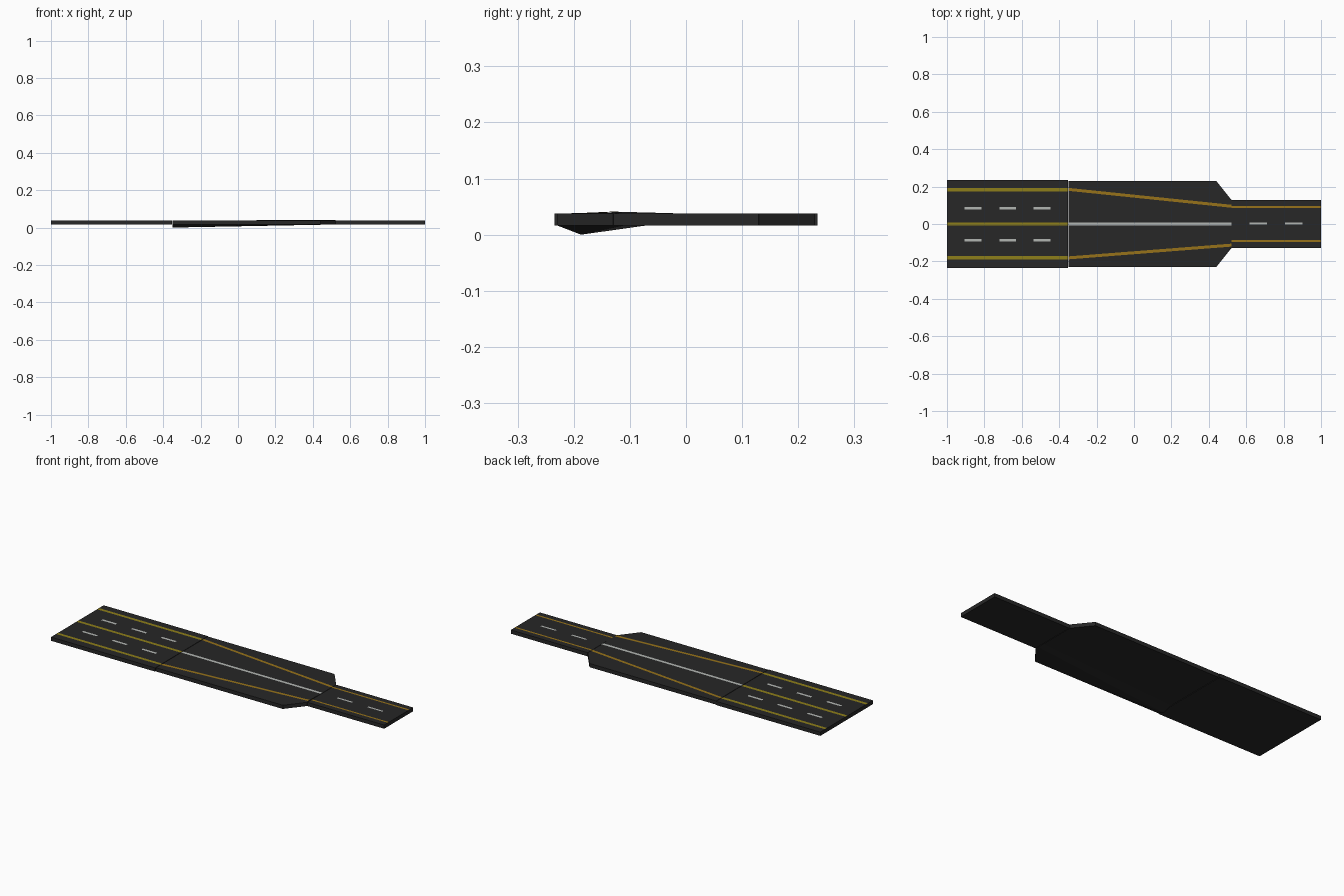
import bpy, bmesh

if "Cube" in bpy.data.objects:
    bpy.data.objects.remove(bpy.data.objects["Cube"])

BOTTOM, TOP, LIFT = 0.0165, 0.0375, 0.0005


def material(name, rgb):
    m = bpy.data.materials.new(name)
    m.diffuse_color = (*rgb, 1)
    m.use_nodes = True
    m.node_tree.nodes["Principled BSDF"].inputs["Base Color"].default_value = m.diffuse_color
    return m


asphalt = material("asphalt", (0.02, 0.02, 0.02))
yellow = material("yellow_paint", (0.27, 0.21, 0.01))
orange = material("orange_paint", (0.31, 0.17, 0.01))
white = material("white_paint", (0.45, 0.47, 0.45))


def finish(bm, name, mat):
    mesh = bpy.data.meshes.new(name)
    bm.to_mesh(mesh)
    bm.free()
    mesh.materials.append(mat)
    obj = bpy.data.objects.new(name, mesh)
    bpy.context.collection.objects.link(obj)
    return obj


def slab(name, x0, x1, half):
    bm = bmesh.new()
    bmesh.ops.create_cube(bm, size=1)
    for v in bm.verts:
        v.co.x = x0 if v.co.x < 0 else x1
        v.co.y *= 2 * half
        v.co.z = BOTTOM if v.co.z < 0 else TOP
    finish(bm, name, asphalt)


def stripe(name, a, b, width, mat, z0=TOP, z1=TOP):
    """Flat painted strip from a to b, lying just above the road."""
    bm = bmesh.new()
    h = width / 2
    bm.faces.new([bm.verts.new(p) for p in (
        (a[0], a[1] - h, z0 + LIFT), (b[0], b[1] - h, z1 + LIFT),
        (b[0], b[1] + h, z1 + LIFT), (a[0], a[1] + h, z0 + LIFT))])
    finish(bm, name, mat)


# Wide and narrow road slabs
slab("wide_road", -1, -0.352, 0.234)
slab("narrow_road", 0.522, 1, 0.129)

# Transition slab: lengthwise rails as (y at wide end, y at narrow end)
rails = [(-0.23, -0.13), (-0.187, -0.11), (-0.13, -0.07),
         (0, 0), (0.187, 0.095), (0.23, 0.13)]
XL, XS, XR = -0.349, 0.44, 0.52
bm = bmesh.new()
layers = []
for z in (BOTTOM, TOP):
    left = [bm.verts.new((XL, a, z)) for a, b in rails]
    right = [bm.verts.new((XR, b, z)) for a, b in rails]
    shoulders = [bm.verts.new((XS, y, z)) for y in (-0.23, 0.23)]
    for i in range(len(rails) - 1):
        loop = [left[i], right[i], right[i + 1], left[i + 1]]
        if i == 0:
            loop.insert(1, shoulders[0])
        if i == len(rails) - 2:
            loop.insert(3, shoulders[1])
        bm.faces.new(loop)
    layers.append([left[0], shoulders[0]] + right + [shoulders[1]] + left[:0:-1])
    # Sagging corner underneath, slightly raised edge on top
    if z == BOTTOM:
        left[1].co.z = 0
    else:
        right[1].co.z = 0.0405
        right[2].co.z = 0.0395
lower, upper = layers
for i in range(len(lower)):
    j = (i + 1) % len(lower)
    bm.faces.new((lower[i], lower[j], upper[j], upper[i]))
bmesh.ops.triangulate(bm, faces=[f for f in bm.faces if abs(f.normal.z) > 0.5 or len(f.verts) > 4])
bmesh.ops.recalc_face_normals(bm, faces=bm.faces)
finish(bm, "transition_road", asphalt)

# Solid lines on the wide road
for y in (-0.181, 0, 0.183):
    stripe("wide_road_line", (-1, y), (-0.352, y), 0.018, yellow)

# Lane dashes on the wide road
for y in (-0.087, 0.085):
    for x in (-0.906, -0.72, -0.536):
        stripe("wide_road_dash", (x, y), (x + 0.09, y), 0.014, white)

# Narrow road edge lines and centre dashes
for y in (-0.092, 0.092):
    stripe("narrow_road_line", (0.522, y), (1, y), 0.011, orange)
for x in (0.617, 0.807):
    stripe("narrow_road_dash", (x, 0.002), (x + 0.094, 0.002), 0.011, white)

# Tapering edge lines and centre line of the transition
stripe("taper_line_front", (XL, -0.181), (XR, -0.113), 0.016, orange, TOP + 0.0005, 0.041)
stripe("taper_line_back", (XL, 0.185), (XR, 0.095), 0.016, orange)
stripe("transition_centre_line", (XL, 0), (XR, 0), 0.016, white, TOP + 0.0002, TOP + 0.0006)
